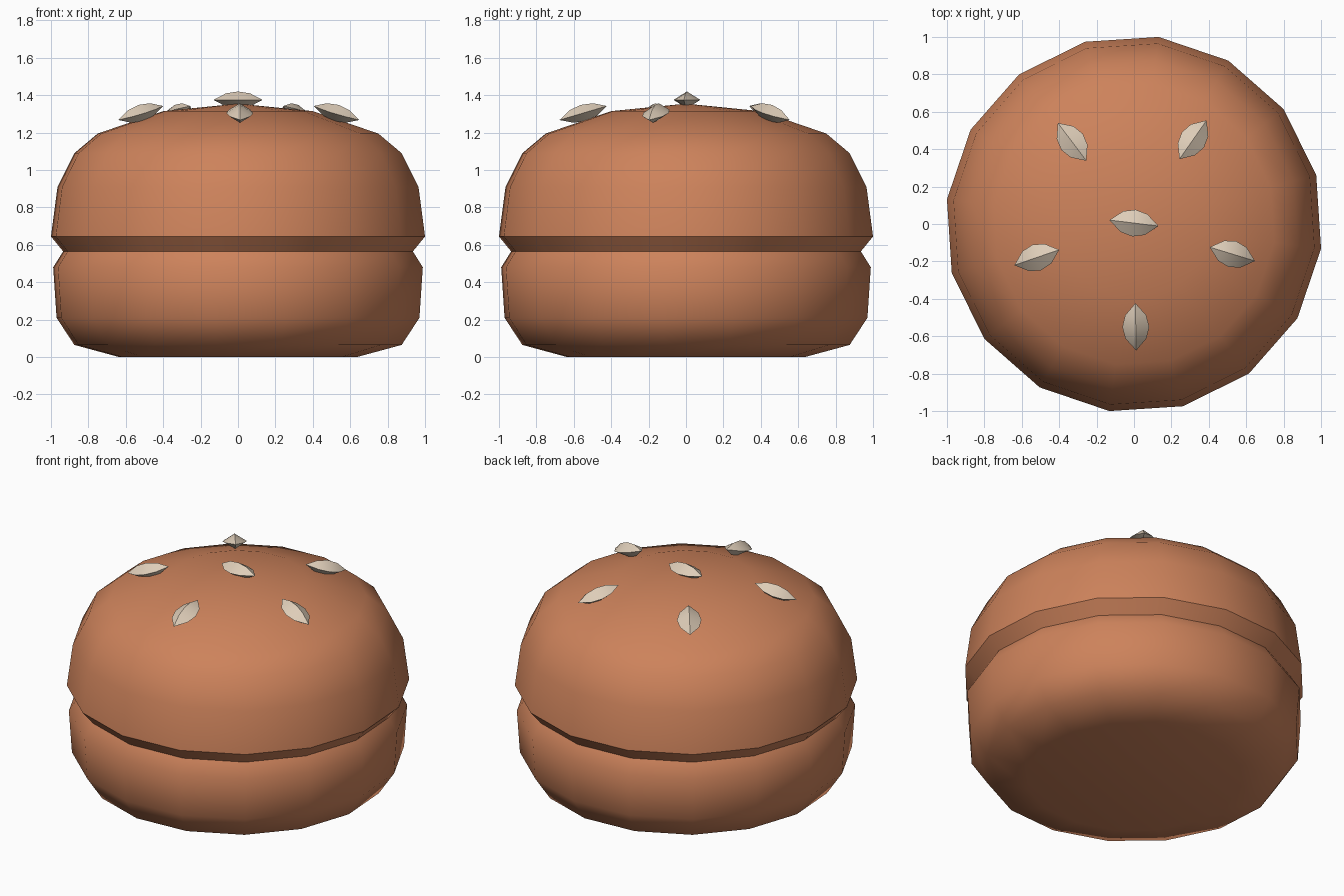
import bpy, bmesh, math
from mathutils import Matrix, Vector

if "Cube" in bpy.data.objects:
    bpy.data.objects.remove(bpy.data.objects["Cube"])


def material(name, rgb):
    m = bpy.data.materials.new(name)
    m.diffuse_color = (*rgb, 1)
    m.use_nodes = True
    m.node_tree.nodes["Principled BSDF"].inputs["Base Color"].default_value = m.diffuse_color
    return m


BREAD = material("toasted_bread", (0.61, 0.225, 0.105))
SEED = material("pale_seed", (0.73, 0.61, 0.48))


def finish(name, bm, mat, angle):
    bmesh.ops.recalc_face_normals(bm, faces=bm.faces)
    me = bpy.data.meshes.new(name)
    bm.to_mesh(me)
    bm.free()
    me.materials.append(mat)
    ob = bpy.data.objects.new(name, me)
    bpy.context.collection.objects.link(ob)
    bpy.ops.object.select_all(action='DESELECT')
    ob.select_set(True)
    bpy.context.view_layer.objects.active = ob
    bpy.ops.object.shade_smooth_by_angle(angle=math.radians(angle))
    return ob


def skin(bm, rings):
    # Join consecutive closed rings of points; a single-point ring is a pole
    vs = [[bm.verts.new(p) for p in r] for r in rings]
    for a, b in zip(vs, vs[1:]):
        n = max(len(a), len(b))
        for i in range(n):
            j = (i + 1) % n
            quad = [a[i % len(a)], a[j % len(a)], b[j % len(b)], b[i % len(b)]]
            bm.faces.new(list(dict.fromkeys(quad)))
    return vs


# Bun: one turned profile with 16 sides and a groove between the halves
SIDES, START = 16, math.radians(-7.5)
K = 1 / math.cos(START)
profile = [(0.635, 0), (0.875, 0.065), (0.97, 0.21), (0.988, 0.48), (0.935, 0.565),
           (1.0, 0.645), (0.965, 0.91), (0.875, 1.09), (0.75, 1.195),
           (0.40, 1.315)]
rings = [[(r * K * math.cos(START + i * math.tau / SIDES),
           r * K * math.sin(START + i * math.tau / SIDES), z)
          for i in range(SIDES)] for r, z in profile]
rings.append([(0, 0, 1.355)])
bm = bmesh.new()
vs = skin(bm, rings)
bm.faces.new(vs[0])
finish("bun", bm, BREAD, 45)


# Seeds: pointed lens shapes with a diamond cross-section
def seed(name, loc, turn, tilt):
    half, w, h = 0.132, 0.072, 0.045
    place = (Matrix.Translation(Vector(loc)) @ Matrix.Rotation(turn, 4, 'Z')
             @ Matrix.Rotation(tilt, 4, 'Y'))
    rings = [[(-half, 0, 0)]]
    for t, s in ((-0.065, 0.78), (0, 1), (0.065, 0.78)):
        rings.append([(t, w * s, 0), (t, 0, h * s), (t, -w * s, 0), (t, 0, -h * s)])
    rings.append([(half, 0, 0)])
    bm = bmesh.new()
    skin(bm, rings)
    bmesh.ops.transform(bm, matrix=place, verts=bm.verts)
    finish(name, bm, SEED, 45)


seed("centre_seed", (0, 0.005, 1.375), math.radians(-7), 0)
for k in range(5):
    a = math.radians(-89 + 72 * k)
    seed(f"outer_seed_{k + 1}", (0.55 * math.cos(a), 0.55 * math.sin(a), 1.305),
         a, math.radians(16.5))
